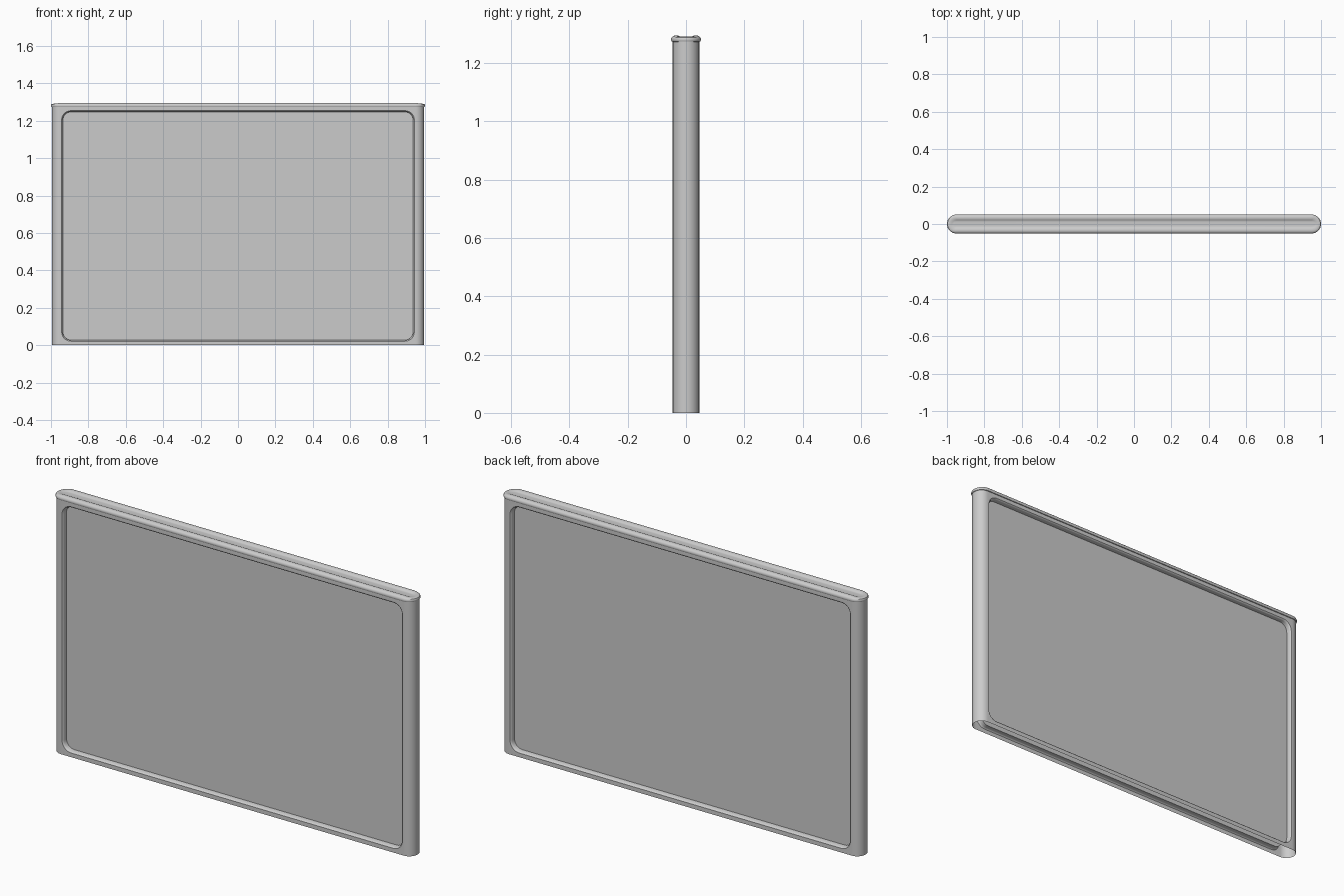
import bpy, bmesh
from math import sin, cos, pi

if "Cube" in bpy.data.objects:
    bpy.data.objects.remove(bpy.data.objects["Cube"])

CX, R, H = 0.95, 0.0455, 1.275   # straight half length, body radius, body height


def finish(bm, name):
    bmesh.ops.remove_doubles(bm, verts=bm.verts, dist=1e-5)
    bmesh.ops.recalc_face_normals(bm, faces=bm.faces)
    me = bpy.data.meshes.new(name)
    bm.to_mesh(me)
    bm.free()
    ob = bpy.data.objects.new(name, me)
    bpy.context.collection.objects.link(ob)
    bpy.ops.object.select_all(action='DESELECT')
    ob.select_set(True)
    bpy.context.view_layer.objects.active = ob
    bpy.ops.object.shade_smooth_by_angle(angle=0.6)
    return ob


def bridge(bm, a, b, closed=True):
    n = len(a)
    for i in range(n if closed else n - 1):
        j = (i + 1) % n
        bm.faces.new((a[i], a[j], b[j], b[i]))


def rounded_rect(bm, hx, z0, z1, r, y, n=8):
    pts = []
    corners = ((hx - r, z1 - r), (r - hx, z1 - r), (r - hx, z0 + r), (hx - r, z0 + r))
    for k, (x, z) in enumerate(corners):
        for i in range(n + 1):
            a = pi / 2 * (k + i / n)
            pts.append(bm.verts.new((x + r * cos(a), y, z + r * sin(a))))
    return pts


def loop_edges(bm, vs):
    out = []
    for i, v in enumerate(vs):
        w = vs[(i + 1) % len(vs)]
        out.append(bm.edges.get((v, w)) or bm.edges.new((v, w)))
    return out


# Hollow body, open underneath: two recessed broad faces and two rounded ends
bm = bmesh.new()
for s in (-1, 1):
    frame = [bm.verts.new((x, s * R, z)) for x, z in ((-CX, 0), (CX, 0), (CX, H), (-CX, H))]
    rings = [rounded_rect(bm, 0.943 - d, 0.021 + d, 1.254 - d, 0.05 - d, s * y)
             for d, y in ((0, R), (0.004, 0.042), (0.006, 0.038), (0.007, 0.02))]
    for a, b in zip(rings, rings[1:]):
        bridge(bm, a, b)
    bm.faces.new(rings[-1])
    bmesh.ops.triangle_fill(bm, edges=loop_edges(bm, frame) + loop_edges(bm, rings[0]),
                            use_beauty=True)
    ends = [[bm.verts.new((s * (CX + R * cos(a)), R * sin(a), z))
             for a in (pi * (i / 16 - 0.5) for i in range(17))] for z in (0, H)]
    bridge(bm, *ends, closed=False)
finish(bm, "body")

# Rolled lid with a shallow groove running along its top
bm = bmesh.new()
profile = ((0.0455, 1.273, 0), (0.0490, 1.274, 0), (0.0510, 1.278, 0),
           (0.0510, 1.283, 0), (0.0485, 1.289, .001), (0.0430, 1.2935, .003),
           (0.0360, 1.2955, .005), (0.0280, 1.2950, .005), (0.0220, 1.2925, .004),
           (0.0180, 1.2895, .001), (0.0120, 1.2885, 0))
rings = []
for r, z, drop in profile:
    ring = []
    for s in (1, -1):
        for i in range(17):
            a = pi * (i / 16 - 0.5)
            ring.append(bm.verts.new((s * (CX - 0.001 + r * cos(a)), s * r * sin(a),
                                      z - drop * cos(a))))
    rings.append(ring)
for a, b in zip(rings, rings[1:]):
    bridge(bm, a, b)
bm.faces.new(rings[-1])
finish(bm, "lid")
